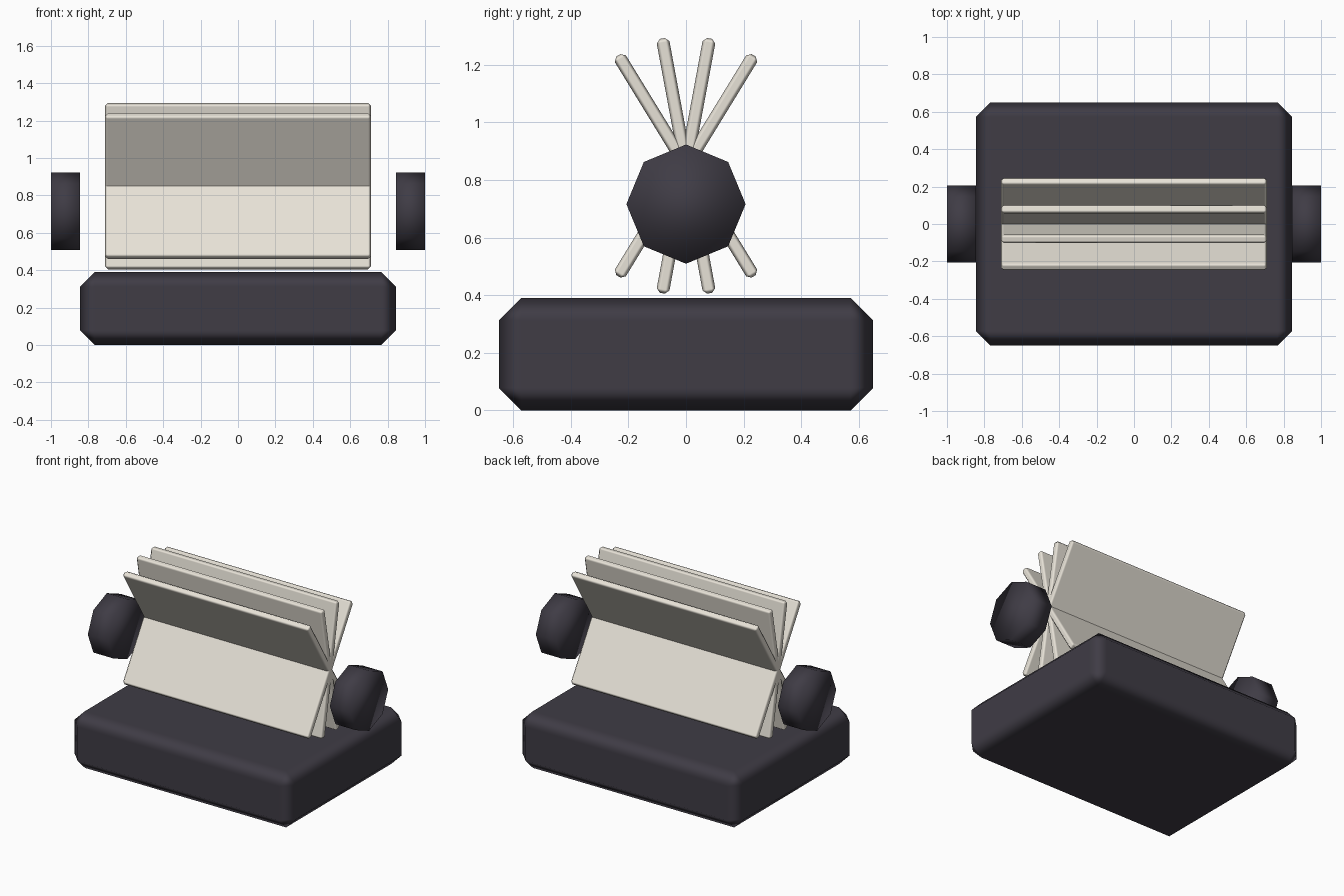
import bpy
from math import pi

if "Cube" in bpy.data.objects:
    bpy.data.objects.remove(bpy.data.objects["Cube"])


def material(name, color):
    m = bpy.data.materials.new(name)
    m.diffuse_color = (*color, 1)
    m.use_nodes = True
    m.node_tree.nodes["Principled BSDF"].inputs["Base Color"].default_value = m.diffuse_color
    return m


DARK = material("dark_plastic", (0.05, 0.045, 0.06))
PAPER = material("card_paper", (0.80, 0.76, 0.68))


def finish(name, mat):
    o = bpy.context.object
    o.name = name
    o.data.materials.append(mat)
    for p in o.data.polygons:
        p.use_smooth = True
    return o


def chamfered_box(name, size, loc, bevel, mat, tilt=0):
    bpy.ops.mesh.primitive_cube_add(size=1, location=loc)
    o = bpy.context.object
    o.scale = size
    bpy.ops.object.transform_apply(location=False, rotation=False, scale=True)
    o.rotation_euler.x = tilt
    finish(name, mat)
    b = o.modifiers.new("chamfer", "BEVEL")
    b.width = bevel
    b.segments = 1
    b.harden_normals = True
    return o


# Heavy chamfered base
chamfered_box("base", (1.69, 1.30, 0.39), (0, 0, 0.195), 0.078, DARK)

# Fan of cards crossing on one axis
for i in range(4):
    tilt = 0.55 * (-1 + 2 * i / 3)
    chamfered_box(f"card_{i + 1}", (1.42, 0.045, 0.90), (0, 0, 0.849),
                  0.014, PAPER, tilt)

# Eight-sided turning knobs, corner pointing up
for side, name in ((-1, "left_knob"), (1, "right_knob")):
    bpy.ops.mesh.primitive_cylinder_add(
        vertices=8, radius=0.207, depth=0.155,
        location=(side * 0.9225, 0, 0.716), rotation=(0, pi / 2, 0))
    finish(name, DARK)
